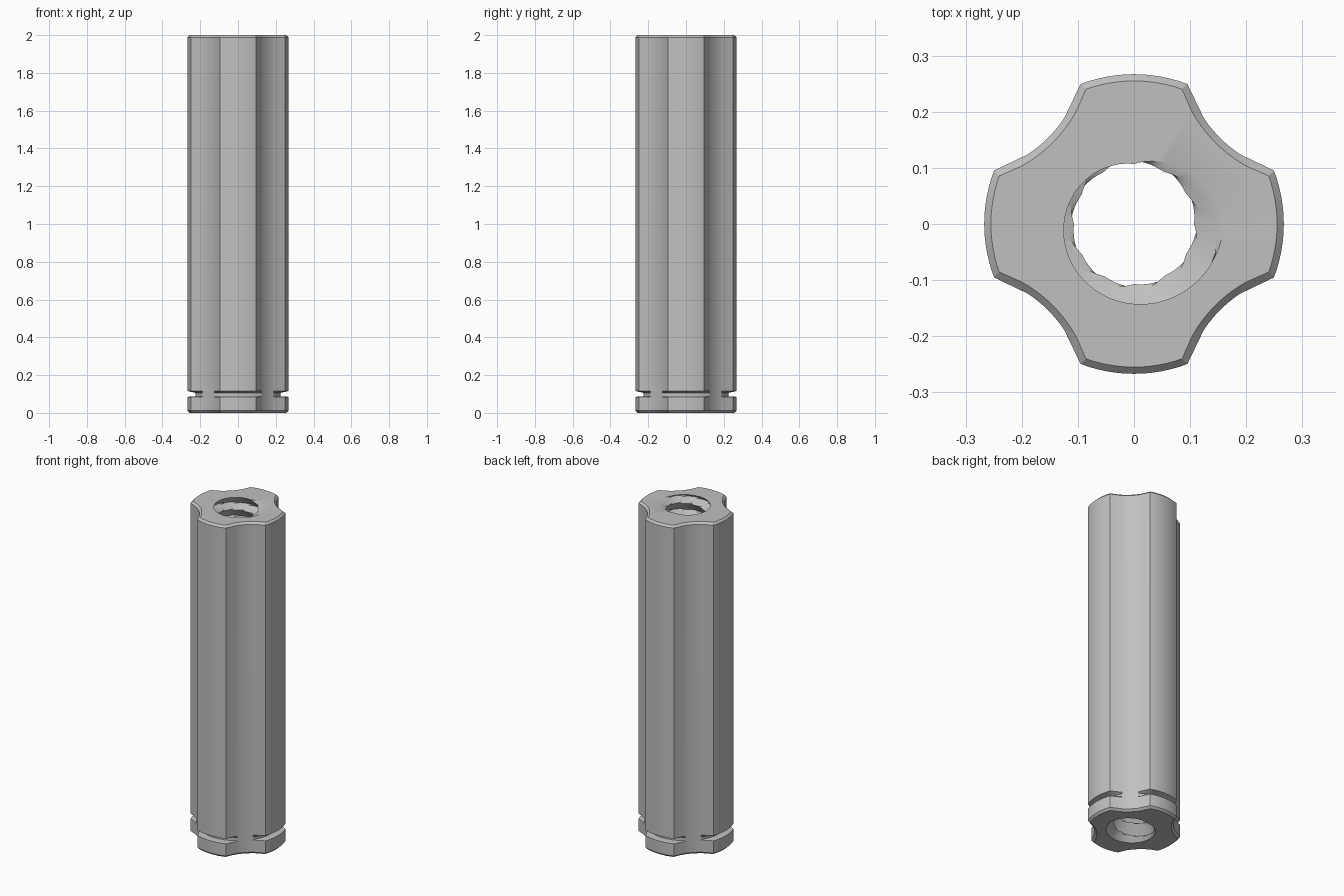
import bpy, bmesh
from math import radians, degrees, sin, cos, sqrt, acos, pi, tau

cube = bpy.data.objects.get("Cube")
if cube:
    bpy.data.objects.remove(cube)

HEIGHT, OUTER, GROOVE = 2.0, 0.267, 0.226
FLUTE, FLUTE_DIST = 0.236, 0.453      # flute radius, distance of its axis
CHAMFER = 0.012
CREST, ROOT, PITCH = 0.107, 0.16, 0.08


def corner(radius, flute):
    """Angle at which a lobe of this radius meets the flute."""
    c = (radius**2 + FLUTE_DIST**2 - flute**2) / (2 * radius * FLUTE_DIST)
    return pi / 4 - acos(c)


def outline(inset=0.0, floor=None):
    """Polar points of the four-lobed section."""
    radius, flute = OUTER - inset, FLUTE + inset
    a, g = corner(radius, flute), corner(GROOVE, flute)
    steps, fsteps = 12, 14
    angles = [-a + 2 * a * i / steps for i in range(steps)] + [a]
    angles += [g + (pi / 2 - 2 * g) * i / fsteps for i in range(fsteps + 1)]
    pts = []
    for q in range(4):
        for t in angles:
            r = radius
            if t > a - 1e-6:
                d = t - pi / 4
                r = FLUTE_DIST * cos(d) - sqrt(flute**2 - (FLUTE_DIST * sin(d))**2)
            pts.append((min(r, floor or r), t + q * pi / 2))
    return pts


def thread_radius(angle, z):
    """Helical bore: long upward-facing flank, short return flank."""
    turn = ((angle - pi / 2) / tau - (z - HEIGHT) / PITCH) % 1.0
    k = turn / 0.75 if turn < 0.75 else (1 - turn) / 0.25
    return CREST + (ROOT - CREST) * k


bm = bmesh.new()


def ring(points, z):
    return [bm.verts.new((r * cos(t), r * sin(t), z)) for r, t in points]


# Outer wall with chamfered ends and a snap-ring groove near the foot
sections = [(CHAMFER, None, 0), (0, None, CHAMFER), (0, None, 0.085),
            (0, GROOVE, 0.088), (0, GROOVE, 0.106), (0, None, 0.116),
            (0, None, HEIGHT - CHAMFER), (CHAMFER, None, HEIGHT)]
rings = [ring(outline(inset, floor), z) for inset, floor, z in sections]

# Threaded bore, from the top back down to the foot
angles = [t for r, t in outline(CHAMFER)]
rows = int(HEIGHT / PITCH * 12)
for i in range(rows + 1):
    z = HEIGHT * (1 - i / rows)
    rings.append(ring([(thread_radius(t, z), t) for t in angles], z))

# Join every ring to the next, closing the loop through the end faces
for low, high in zip(rings, rings[1:] + rings[:1]):
    for i in range(len(low)):
        j = (i + 1) % len(low)
        bm.faces.new((low[i], low[j], high[j], high[i]))

bmesh.ops.remove_doubles(bm, verts=bm.verts, dist=1e-5)
bmesh.ops.recalc_face_normals(bm, faces=bm.faces)

mesh = bpy.data.meshes.new("fluted_sleeve")
bm.to_mesh(mesh)
bm.free()
sleeve = bpy.data.objects.new("fluted_sleeve", mesh)
bpy.context.collection.objects.link(sleeve)

# Plain grey metal
grey = bpy.data.materials.new("grey_metal")
grey.use_nodes = True
color = (0.53, 0.53, 0.53, 1)
grey.diffuse_color = color
grey.node_tree.nodes["Principled BSDF"].inputs["Base Color"].default_value = color
mesh.materials.append(grey)

bpy.ops.object.select_all(action='DESELECT')
sleeve.select_set(True)
bpy.context.view_layer.objects.active = sleeve
bpy.ops.object.shade_smooth_by_angle(angle=radians(25))
